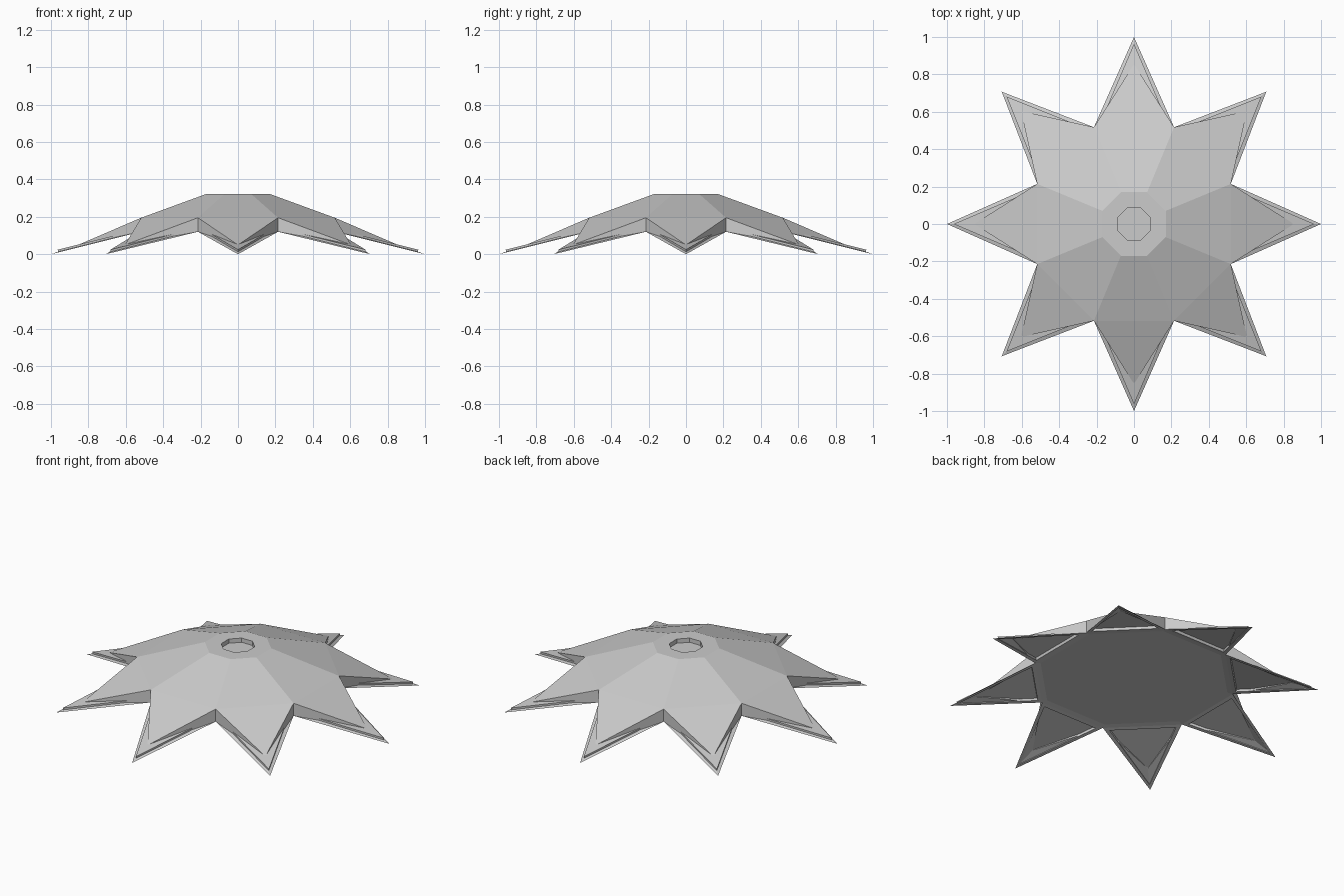
import bpy, bmesh
from math import pi, cos, sin

cube = bpy.data.objects.get("Cube")
if cube:
    bpy.data.objects.remove(cube, do_unlink=True)

POINTS = 8
STEP = 2 * pi / POINTS

grey = bpy.data.materials.new("light_grey")
grey.use_nodes = True
COLOUR = (0.6, 0.6, 0.6, 1)
grey.diffuse_color = COLOUR
grey.node_tree.nodes["Principled BSDF"].inputs["Base Color"].default_value = COLOUR

bm = bmesh.new()


def ring(radius, z, turn):
    """One vertex per star point, turned by a share of the step."""
    return [bm.verts.new((radius * cos((i + turn) * STEP),
                          radius * sin((i + turn) * STEP), z))
            for i in range(POINTS)]


# Rings from the roof down to the tips
roof = ring(0.184, 0.322, 0.5)
valley_top = ring(0.56, 0.195, 0.5)
valley_low = ring(0.56, 0.12, 0.5)
tip_top = ring(0.855, 0.05, 0)
tip_low = ring(1.0, 0.0, 0)

roof_face = bm.faces.new(roof)
floor_face = bm.faces.new(valley_low)
arm_undersides = []

for i in range(POINTS):
    a = i - 1
    # Sloping petal and its pointed end
    bm.faces.new((roof[a], valley_top[a], valley_top[i], roof[i]))
    bm.faces.new((valley_top[a], tip_top[i], valley_top[i]))
    # Folded sides of the point
    for k in (a, i):
        bm.faces.new((valley_top[k], valley_low[k], tip_top[i]))
        bm.faces.new((valley_low[k], tip_low[i], tip_top[i]))
    # Underside of the point
    arm_undersides.append(bm.faces.new((valley_low[a], valley_low[i], tip_low[i])))

bmesh.ops.recalc_face_normals(bm, faces=bm.faces[:])

# Sunken triangular panels under the points
bmesh.ops.inset_individual(bm, faces=arm_undersides, thickness=0.04)
bmesh.ops.inset_individual(bm, faces=arm_undersides, thickness=0.001, depth=-0.015)

# Shallow bevelled border around the underside
bmesh.ops.inset_individual(bm, faces=[floor_face], thickness=0.03, depth=-0.005)

# Octagonal recess in the roof
bmesh.ops.inset_individual(bm, faces=[roof_face], thickness=0.091)
bmesh.ops.inset_individual(bm, faces=[roof_face], thickness=0.0005, depth=-0.025)

mesh = bpy.data.meshes.new("star_canopy")
bm.to_mesh(mesh)
bm.free()
mesh.materials.append(grey)
canopy = bpy.data.objects.new("star_canopy", mesh)
bpy.context.collection.objects.link(canopy)
